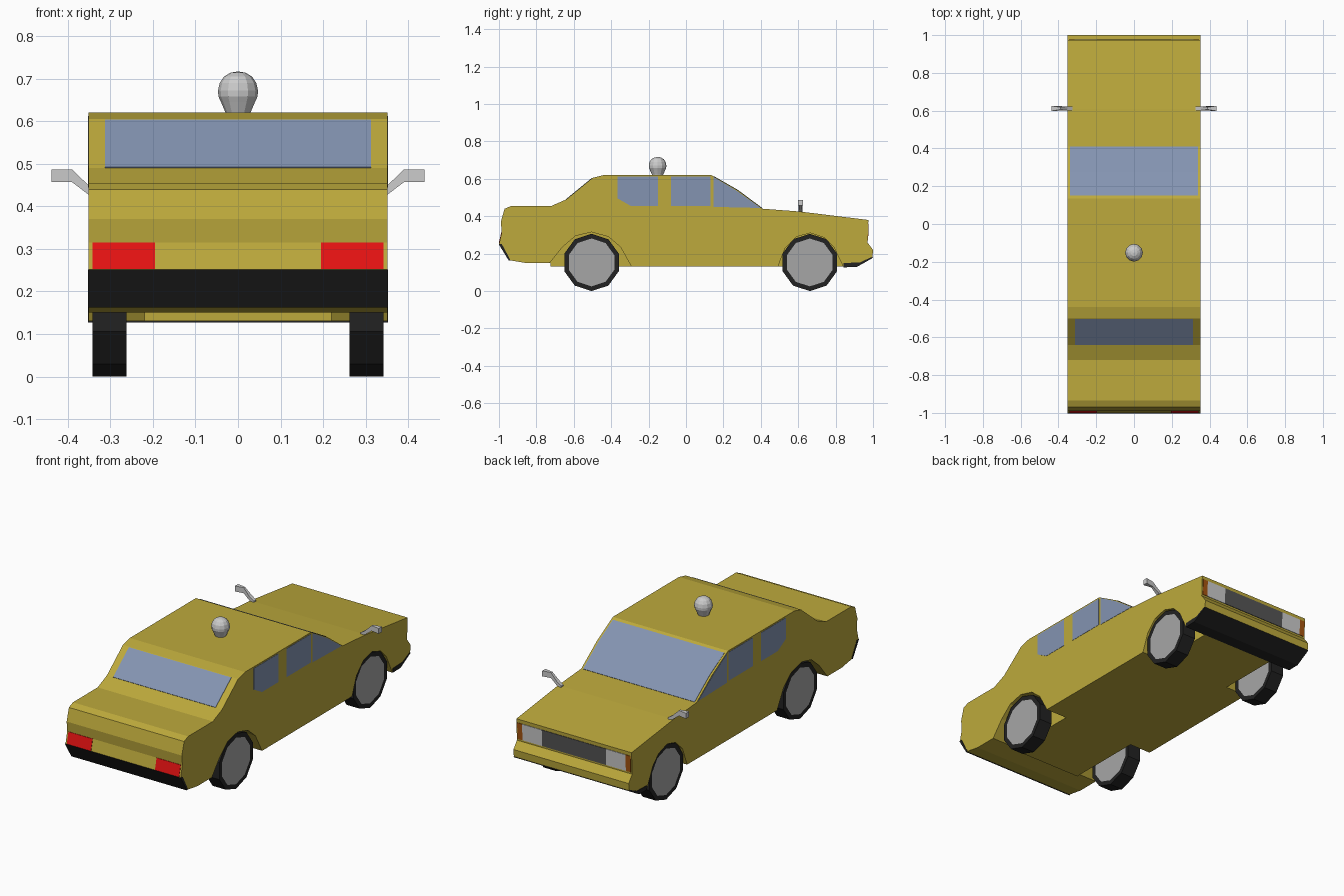
import bpy, bmesh, math

if "Cube" in bpy.data.objects:
    bpy.data.objects.remove(bpy.data.objects["Cube"])


def material(name, r, g, b):
    m = bpy.data.materials.new(name)
    m.diffuse_color = (r, g, b, 1)
    m.use_nodes = True
    m.node_tree.nodes["Principled BSDF"].inputs["Base Color"].default_value = m.diffuse_color
    return m


PAINT = material("paint", 0.51, 0.40, 0.045)
GLASS = material("glass", 0.23, 0.295, 0.44)
BLACK = material("black", 0.016, 0.016, 0.016)
RED = material("red", 0.8, 0.006, 0.006)
ORANGE = material("orange", 0.38, 0.09, 0.005)
GRILLE = material("grille_grey", 0.09, 0.09, 0.09)
HUB = material("hub_grey", 0.38, 0.38, 0.38)
METAL = material("mirror_grey", 0.55, 0.55, 0.55)
PALE = material("pale_grey", 0.78, 0.78, 0.78)


def finish(name, bm, *mats):
    bmesh.ops.recalc_face_normals(bm, faces=bm.faces)
    me = bpy.data.meshes.new(name)
    bm.to_mesh(me)
    bm.free()
    for m in mats:
        me.materials.append(m)
    ob = bpy.data.objects.new(name, me)
    bpy.context.collection.objects.link(ob)
    return ob


def extrude(bm, points, offset):
    face = bm.faces.new([bm.verts.new(p) for p in points])
    new = bmesh.ops.extrude_face_region(bm, geom=[face])["geom"]
    verts = [v for v in new if isinstance(v, bmesh.types.BMVert)]
    bmesh.ops.translate(bm, verts=verts, vec=offset)


def prism(name, profile, x0, x1, mat):
    """Extrude a (y, z) profile from x0 to x1."""
    bm = bmesh.new()
    extrude(bm, [(x0, y, z) for y, z in profile], (x1 - x0, 0, 0))
    return finish(name, bm, mat)


def strip(name, line, x0, x1, mat, dy, dz):
    """Thin panel following a (y, z) line, raised by (dy, dz)."""
    outer = [(y + dy, z + dz) for y, z in line]
    inner = [(y - dy, z - dz) for y, z in reversed(line)]
    return prism(name, outer + inner, x0, x1, mat)


# Body shell from its side profile
body = prism("body", [
    (-1.0, 0.25), (-0.985, 0.315), (-0.99, 0.37), (-0.97, 0.44),
    (-0.935, 0.455), (-0.72, 0.455), (-0.64, 0.49), (-0.5, 0.605),
    (-0.44, 0.62), (0.135, 0.62), (0.275, 0.54), (0.41, 0.44),
    (0.61, 0.425), (0.975, 0.38), (0.97, 0.26), (1.0, 0.22),
    (0.997, 0.18), (0.91, 0.132), (0.84, 0.13), (-0.725, 0.13),
    (-0.725, 0.15), (-0.855, 0.15), (-0.945, 0.165)], -0.351, 0.351, PAINT)

# Wheel arches, cut from both sides up to the inner floor
ARCHES = {
    "rear": [(-0.74, 0.1), (-0.73, 0.149), (-0.66, 0.235), (-0.59, 0.295),
             (-0.505, 0.315), (-0.415, 0.29), (-0.35, 0.235), (-0.275, 0.1)],
    "front": [(0.48, 0.1), (0.53, 0.23), (0.59, 0.29), (0.665, 0.31),
              (0.74, 0.285), (0.79, 0.235), (0.855, 0.1)],
}
for end, arch in ARCHES.items():
    for side, s in (("left", -1), ("right", 1)):
        cutter = prism(f"{end}_{side}_arch_cutter", arch, s * 0.22, s * 0.5, PAINT)
        cutter.hide_render = True
        cutter.hide_set(True)
        cut = body.modifiers.new(cutter.name, "BOOLEAN")
        cut.operation = "DIFFERENCE"
        cut.solver = "EXACT"
        cut.object = cutter

# Front and rear windscreens
strip("front_windscreen", [(0.15, 0.6114), (0.275, 0.54), (0.41, 0.44)],
      -0.34, 0.34, GLASS, 0.001, 0.002)
strip("rear_windscreen", [(-0.64, 0.49), (-0.503, 0.6025)],
      -0.312, 0.312, GLASS, -0.001, 0.002)

# Bumpers
prism("rear_bumper", [(-1.002, 0.252), (-0.947, 0.162), (-0.94, 0.168),
                      (-0.985, 0.252)], -0.353, 0.353, BLACK)
prism("front_bumper", [(0.843, 0.15), (0.843, 0.127), (0.912, 0.128),
                       (1.0, 0.178), (0.99, 0.181), (0.93, 0.153)],
      -0.353, 0.353, BLACK)

# Grille
FRONT_LINE = [(0.9705, 0.27), (0.974, 0.36)]
strip("grille", FRONT_LINE, -0.195, 0.195, GRILLE, 0.003, 0)

# Side windows as (y, z) outlines
WINDOWS = {
    "rear": [(-0.365, 0.612), (-0.15, 0.612), (-0.15, 0.455),
             (-0.295, 0.455), (-0.365, 0.495)],
    "middle": [(-0.08, 0.612), (0.132, 0.612), (0.132, 0.455), (-0.08, 0.455)],
    "front": [(0.147, 0.61), (0.27, 0.537), (0.4, 0.444), (0.147, 0.45)],
}


def wheel(name, x0, x1, y, r=0.153):
    """Ten-sided tyre with a grey hub face on each cap."""
    pts = [(x0, y + r * math.sin(a * math.tau / 10), r - r * math.cos(a * math.tau / 10))
           for a in range(10)]
    bm = bmesh.new()
    extrude(bm, pts, (x1 - x0, 0, 0))
    caps = [f for f in bm.faces if len(f.verts) == 10]
    bmesh.ops.inset_individual(bm, faces=caps, thickness=0.025)
    for f in bm.faces:
        f.material_index = int(len(f.verts) == 10)
    return finish(name, bm, BLACK, HUB)


# Parts repeated on each side
for side, s in (("left", -1), ("right", 1)):
    for place, outline in WINDOWS.items():
        prism(f"{side}_{place}_window", outline, s * 0.349, s * 0.3525, GLASS)
    strip(f"{side}_tail_light", [(-1.0, 0.253), (-0.986, 0.315)],
          s * 0.195, s * 0.342, RED, -0.0015, 0)
    strip(f"{side}_headlight", FRONT_LINE, s * 0.195, s * 0.315, PALE, 0.003, 0)
    strip(f"{side}_indicator", FRONT_LINE, s * 0.315, s * 0.345, ORANGE, 0.003, 0)
    for end, y in (("rear", -0.505), ("front", 0.662)):
        wheel(f"{end}_{side}_wheel", s * 0.262, s * 0.342, y)

    # Wing mirror: bent arm, pinched at the elbow, widening to the tip
    bm = bmesh.new()
    extrude(bm, [(s * x, -1, z) for x, z in (
        (0.325, 0.42), (0.325, 0.432), (0.352, 0.45), (0.39, 0.487), (0.438, 0.487),
        (0.438, 0.457), (0.39, 0.457), (0.352, 0.428))], (0, 2, 0))
    for v in bm.verts:
        x = abs(v.co.x)
        v.co.y = 0.612 + v.co.y * (0.014 if x > 0.4 else 0.006 if x > 0.36 else 0.01)
    finish(f"{side}_mirror", bm, METAL)

# Roof beacon: round bulb on a tapering neck
PROFILE = [(0.028, 0.612), (0.03, 0.622), (0.04, 0.645), (0.046, 0.658),
           (0.047, 0.672), (0.043, 0.69), (0.033, 0.705), (0.018, 0.714)]
SIDES = 12
bm = bmesh.new()
rings = [[bm.verts.new((r * math.cos(i * math.tau / SIDES),
                        -0.152 + r * math.sin(i * math.tau / SIDES), z))
          for i in range(SIDES)] for r, z in PROFILE]
for a, b in zip(rings, rings[1:]):
    for i in range(SIDES):
        j = (i + 1) % SIDES
        bm.faces.new((a[i], a[j], b[j], b[i]))
tip = bm.verts.new((0, -0.152, 0.717))
for i in range(SIDES):
    bm.faces.new((rings[-1][i], rings[-1][(i + 1) % SIDES], tip))
bm.faces.new(rings[0][::-1])
finish("roof_beacon", bm, PALE)
